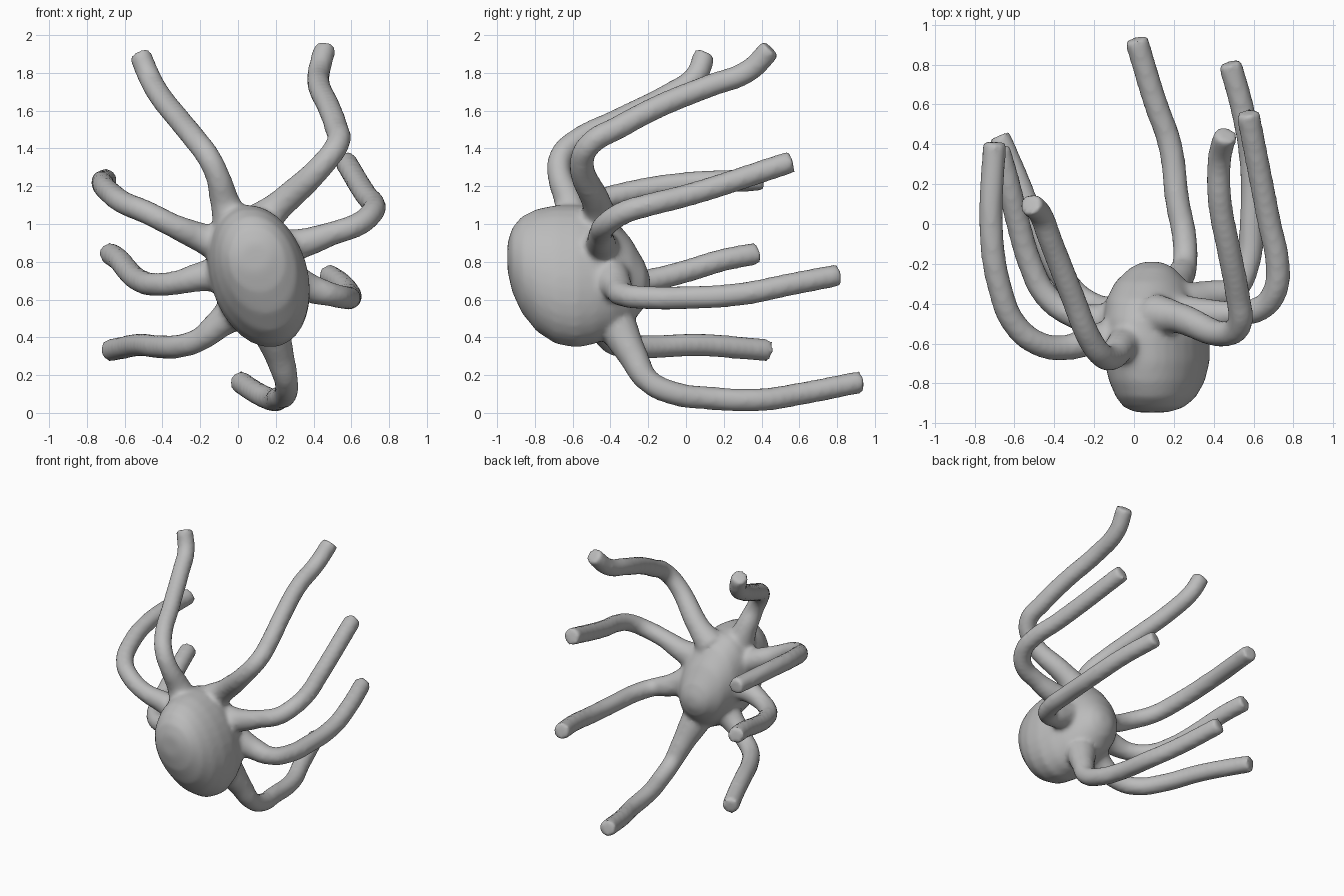
import bpy, bmesh, math

if "Cube" in bpy.data.objects:
    bpy.data.objects.remove(bpy.data.objects["Cube"])

grey = bpy.data.materials.new("plain grey")
grey.diffuse_color = (0.5, 0.5, 0.5, 1)
grey.use_nodes = True
grey.node_tree.nodes["Principled BSDF"].inputs["Base Color"].default_value = grey.diffuse_color

# Body: tilted oval sections lofted from front to back (y, x centre, x half, z min, z max)
SECTIONS = [(-0.945, 0.09, 0.08, 0.75, 0.90), (-0.92, 0.10, 0.15, 0.64, 0.98),
            (-0.87, 0.11, 0.20, 0.53, 1.04), (-0.79, 0.115, 0.24, 0.43, 1.08),
            (-0.69, 0.115, 0.265, 0.365, 1.10), (-0.58, 0.11, 0.27, 0.345, 1.10),
            (-0.48, 0.10, 0.255, 0.365, 1.09), (-0.38, 0.09, 0.23, 0.41, 1.03),
            (-0.29, 0.085, 0.18, 0.47, 0.92), (-0.22, 0.09, 0.11, 0.56, 0.80),
            (-0.19, 0.09, 0.05, 0.63, 0.72)]
TILT, SIDES = math.radians(17), 32


def build_body():
    bm = bmesh.new()
    rings = []
    for y, cx, hx, z0, z1 in SECTIONS:
        hz, cz = (z1 - z0) / 2, (z0 + z1) / 2
        c, s = math.cos(TILT), math.sin(TILT)
        # semi-axes whose tilted extents match the wanted half sizes
        d = c ** 4 - s ** 4
        a = math.sqrt(max((hz * hz * c * c - hx * hx * s * s) / d, 0.001))
        b = math.sqrt(max((hx * hx * c * c - hz * hz * s * s) / d, 0.001))
        ring = []
        for i in range(SIDES):
            t = math.tau * i / SIDES
            u, w = b * math.cos(t), a * math.sin(t)
            ring.append(bm.verts.new((cx + u * c - w * s, y, cz + u * s + w * c)))
        rings.append(ring)
    for r0, r1 in zip(rings, rings[1:]):
        for i in range(SIDES):
            j = (i + 1) % SIDES
            bm.faces.new((r0[i], r0[j], r1[j], r1[i]))
    bm.faces.new(rings[0])
    bm.faces.new(rings[-1])
    bmesh.ops.recalc_face_normals(bm, faces=bm.faces)
    mesh = bpy.data.meshes.new("body")
    bm.to_mesh(mesh)
    bm.free()
    ob = bpy.data.objects.new("body_with_legs", mesh)
    bpy.context.collection.objects.link(ob)
    return ob


def build_leg(name, pts):
    cu = bpy.data.curves.new(name, "CURVE")
    cu.dimensions = "3D"
    cu.bevel_depth, cu.bevel_resolution = 0.066, 4
    cu.use_fill_caps, cu.resolution_u = True, 8
    sp = cu.splines.new("BEZIER")
    sp.bezier_points.add(len(pts) - 1)
    for i, (bp, p) in enumerate(zip(sp.bezier_points, pts)):
        bp.co = p
        bp.handle_left_type = bp.handle_right_type = "AUTO"
        bp.radius = (1.6, 1.2)[i] if i < 2 else 1.0 - 0.08 * i / (len(pts) - 1)
    ob = bpy.data.objects.new(name, cu)
    bpy.context.collection.objects.link(ob)
    return ob


# Leg centre lines, from the body to the tip
LEG_BOTTOM = [(.17, -.36, .45), (.22, -.28, .30), (.255, -.2, .17), (.25, -.05, .10),
              (.22, .1, .08), (.18, .4, .07), (.11, .6, .10), (.01, .93, .165)]
LEG_RIGHT_LOW = [(.25, -.4, .72), (.38, -.36, .66), (.5, -.33, .625), (.57, -.2, .61),
                 (.59, 0, .61), (.59, .3, .63), (.55, .55, .68), (.48, .81, .73)]
LEG_RIGHT_MID = [(.2, -.45, .87), (.35, -.45, .9), (.5, -.45, .95), (.64, -.42, 1.0),
                 (.71, -.33, 1.06), (.72, -.2, 1.1), (.68, 0, 1.15), (.57, .56, 1.33)]
LEG_RIGHT_TOP = [(.1, -.45, 1.0), (.22, -.47, 1.1), (.47, -.55, 1.34), (.53, -.5, 1.43),
                 (.52, -.36, 1.51), (.48, -.15, 1.62), (.43, .12, 1.73), (.43, .33, 1.81),
                 (.46, .45, 1.93)]
LEG_LEFT_TOP = [(-.03, -.6, 1.0), (-.07, -.62, 1.12), (-.11, -.67, 1.26), (-.16, -.66, 1.36),
                (-.22, -.58, 1.44), (-.31, -.36, 1.55), (-.42, -.08, 1.69),
                (-.47, .05, 1.78), (-.52, .1, 1.9)]
LEG_LEFT_HIGH = [(-.05, -.57, .87), (-.2, -.58, .93), (-.34, -.62, .99), (-.48, -.6, 1.06),
                 (-.6, -.5, 1.11), (-.67, -.33, 1.16), (-.715, -.05, 1.21), (-.7, .41, 1.235)]
LEG_LEFT_MID = [(-.05, -.48, .74), (-.2, -.48, .72), (-.32, -.45, .69), (-.44, -.36, .68),
                (-.52, -.2, .7), (-.58, 0, .75), (-.63, .2, .81), (-.68, .38, .845)]
LEG_LEFT_LOW = [(0, -.45, .55), (-.1, -.44, .47), (-.2, -.41, .39), (-.3, -.34, .355),
                (-.41, -.18, .35), (-.52, .06, .36), (-.61, .28, .345), (-.68, .44, .33)]

legs = [build_leg(f"leg_{i + 1}", p) for i, p in enumerate(
    (LEG_BOTTOM, LEG_RIGHT_LOW, LEG_RIGHT_MID, LEG_RIGHT_TOP,
     LEG_LEFT_TOP, LEG_LEFT_HIGH, LEG_LEFT_MID, LEG_LEFT_LOW))]
body = build_body()

# Fuse the legs into the body as one soft skin
bpy.ops.object.select_all(action="DESELECT")
for leg in legs:
    leg.select_set(True)
bpy.context.view_layer.objects.active = legs[0]
bpy.ops.object.convert(target="MESH")
body.select_set(True)
bpy.context.view_layer.objects.active = body
bpy.ops.object.join()
remesh = body.modifiers.new("fuse", "REMESH")
remesh.mode, remesh.voxel_size, remesh.use_smooth_shade = "VOXEL", 0.017, True
soften = body.modifiers.new("soften", "SMOOTH")
soften.factor, soften.iterations = 0.5, 8
body.data.materials.clear()
body.data.materials.append(grey)
